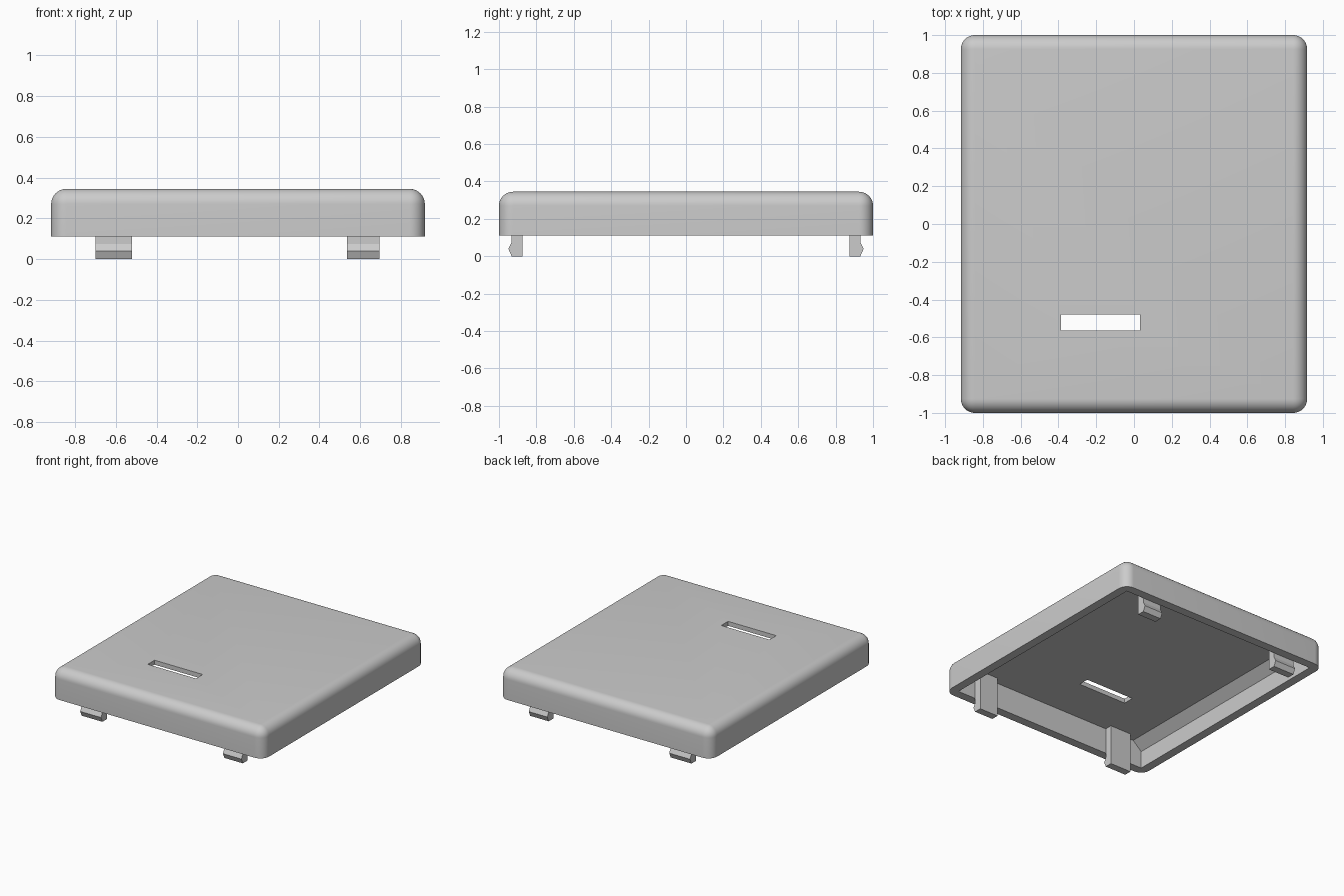
import bpy
import bmesh
import math

if "Cube" in bpy.data.objects:
    bpy.data.objects.remove(bpy.data.objects["Cube"])

HALF_X, HALF_Y = 0.917, 1.0
BOTTOM, TOP = 0.11, 0.345
CEILING = 0.31
WALL = 0.068
RADIUS = 0.075

grey = bpy.data.materials.new("light grey plastic")
grey.use_nodes = True
colour = (0.6, 0.6, 0.6, 1)
grey.diffuse_color = colour
grey.node_tree.nodes["Principled BSDF"].inputs["Base Color"].default_value = colour


def finish(name, bm):
    bmesh.ops.recalc_face_normals(bm, faces=bm.faces)
    mesh = bpy.data.meshes.new(name)
    bm.to_mesh(mesh)
    bm.free()
    mesh.materials.append(grey)
    obj = bpy.data.objects.new(name, mesh)
    bpy.context.collection.objects.link(obj)
    return obj


def box(x0, x1, y0, y1, z0, z1):
    bm = bmesh.new()
    bmesh.ops.create_cube(bm, size=1)
    for v in bm.verts:
        v.co = [lo + (c + 0.5) * (hi - lo) for c, lo, hi in
                zip(v.co, (x0, y0, z0), (x1, y1, z1))]
    return bm


def prism(points, offset):
    """Extrude a closed outline of 3D points along an offset."""
    bm = bmesh.new()
    face = bm.faces.new([bm.verts.new(p) for p in points])
    new = bmesh.ops.extrude_face_region(bm, geom=[face])["geom"]
    bmesh.ops.translate(bm, vec=offset,
                        verts=[g for g in new if isinstance(g, bmesh.types.BMVert)])
    # extrusion keeps the starting face, so the solid is closed
    if not face.is_valid:
        bmesh.ops.holes_fill(bm, edges=bm.edges)
    return bm


def cut(target, cutter):
    cutter.hide_render = True
    mod = target.modifiers.new("cut", "BOOLEAN")
    mod.operation, mod.solver, mod.object = "DIFFERENCE", "EXACT", cutter
    bpy.context.view_layer.objects.active = target
    bpy.ops.object.modifier_apply(modifier=mod.name)
    bpy.data.objects.remove(cutter)


# Lid shell, rounded on every edge except the open rim
bm = box(-HALF_X, HALF_X, -HALF_Y, HALF_Y, BOTTOM, TOP)
edges = [e for e in bm.edges if any(v.co.z > BOTTOM + 0.01 for v in e.verts)]
bmesh.ops.bevel(bm, geom=edges, offset=RADIUS, segments=10, profile=0.5,
                affect="EDGES")
lid = finish("lid", bm)

# Hollow underside, with sloped shoulders along the two long walls
in_x, in_y = HALF_X - WALL, HALF_Y - WALL
slope_x, slope_z = in_x - 0.075, CEILING - 0.065
half = [(in_x, BOTTOM - 0.1), (in_x, slope_z), (slope_x, CEILING)]
outline = half + [(-x, z) for x, z in reversed(half)]
cut(lid, finish("cavity_cutter",
                prism([(x, -in_y, z) for x, z in outline], (0, 2 * in_y, 0))))

# Slot through the top
cut(lid, finish("slot_cutter", box(-0.386, 0.031, -0.564, -0.48, 0.2, 0.5)))

bpy.ops.object.select_all(action="DESELECT")
lid.select_set(True)
bpy.context.view_layer.objects.active = lid
bpy.ops.object.shade_smooth_by_angle(angle=math.radians(30))

# Snap clips with a pointed catch, two on each short wall
profile = [(0.875, 0), (0.932, 0), (0.95, 0.04), (0.932, 0.075),
           (0.932, CEILING + 0.005), (0.875, CEILING + 0.005)]
for end, sy in (("front", -1), ("back", 1)):
    for side, x0, x1 in (("right", -0.70, -0.52), ("left", 0.535, 0.695)):
        points = [(x0, sy * y, z) for y, z in profile]
        finish(f"{end}_{side}_clip", prism(points, (x1 - x0, 0, 0)))
